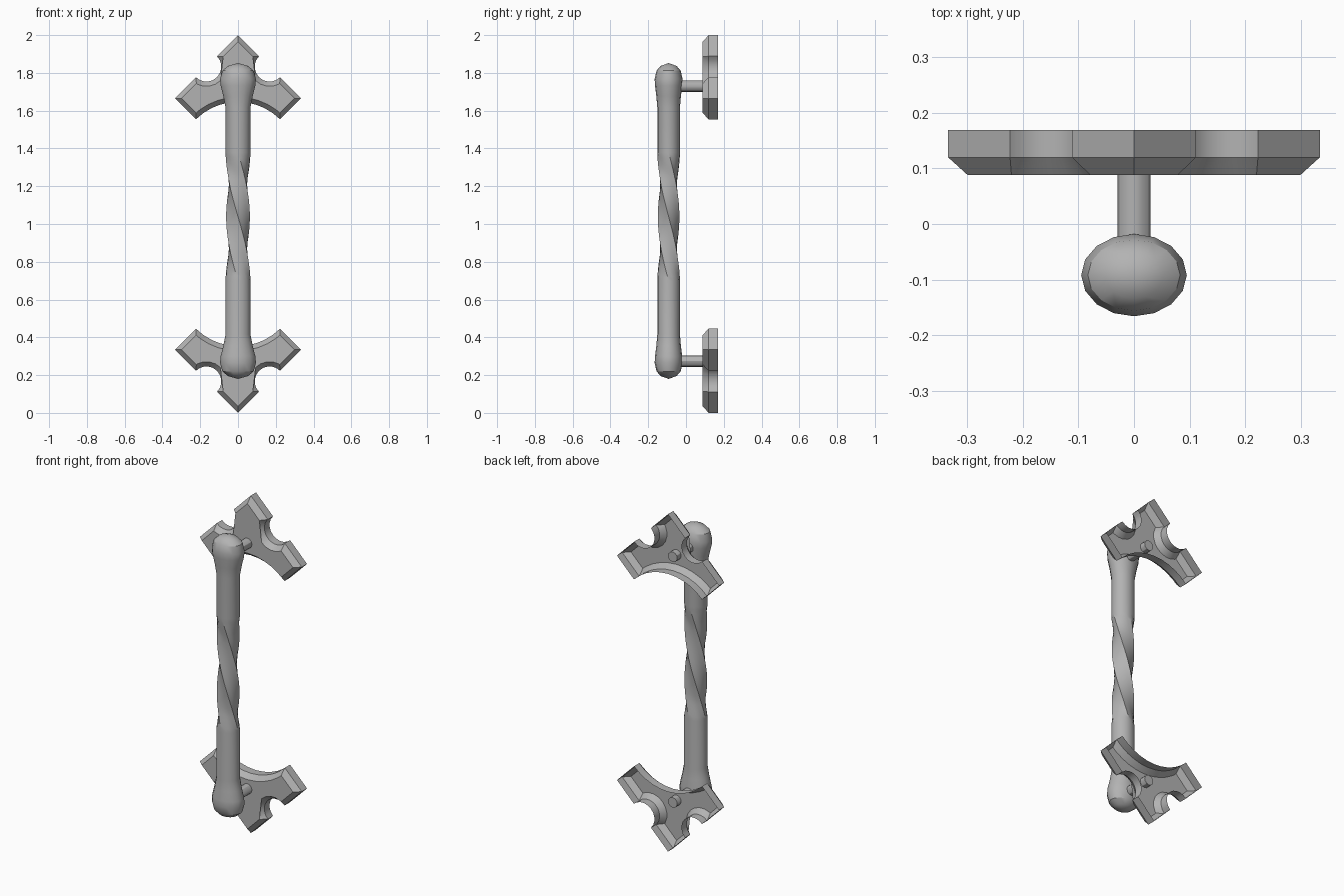
import bpy, bmesh
from math import sin, cos, pi, radians
from mathutils import Vector, Matrix

if "Cube" in bpy.data.objects:
    bpy.data.objects.remove(bpy.data.objects["Cube"], do_unlink=True)

metal = bpy.data.materials.new("grey_metal")
metal.use_nodes = True
metal.diffuse_color = (0.45, 0.45, 0.45, 1)
metal.node_tree.nodes["Principled BSDF"].inputs["Base Color"].default_value = (0.45, 0.45, 0.45, 1)


def finish(name, bm):
    bmesh.ops.recalc_face_normals(bm, faces=bm.faces[:])
    mesh = bpy.data.meshes.new(name)
    bm.to_mesh(mesh)
    bm.free()
    mesh.materials.append(metal)
    obj = bpy.data.objects.new(name, mesh)
    bpy.context.collection.objects.link(obj)
    bpy.ops.object.select_all(action="DESELECT")
    obj.select_set(True)
    bpy.context.view_layer.objects.active = obj
    bpy.ops.object.shade_smooth_by_angle(angle=radians(30))
    return obj


def bridge(bm, a, b):
    n = len(a)
    for i in range(n):
        bm.faces.new((a[i], a[(i + 1) % n], b[(i + 1) % n], b[i]))


def arc(cx, cz, r, start, end, steps):
    return [Vector((cx + r * cos(radians(start + (end - start) * i / steps)),
                    cz + r * sin(radians(start + (end - start) * i / steps))))
            for i in range(steps + 1)]


def inset(points, d):
    # Mitred inward offset of a counter-clockwise outline
    result = []
    for i, p in enumerate(points):
        e1 = (p - points[i - 1]).normalized()
        e2 = (points[(i + 1) % len(points)] - p).normalized()
        n1, n2 = Vector((-e1.y, e1.x)), Vector((-e2.y, e2.x))
        result.append(p + (n1 + n2) * d / (1 + n1.dot(n2)))
    return result


# Wall plates: three diamond tips joined by concave arcs, open at the back
H = 0.1115                # diamond half diagonal
Z0 = 2 - 3 * H            # height of the side diamonds


def make_plate(name, flip):
    right_notch = arc(1.5 * H, Z0 + 1.5 * H, H / 2 ** 0.5, 315, 135, 10)
    left_notch = [Vector((-p.x, p.y)) for p in reversed(right_notch)]
    under = arc(0, Z0 - 3 * H, 2 * H * 2 ** 0.5, 135, 45, 10)
    outline = ([Vector((3 * H, Z0))] + right_notch + [Vector((0, 2))]
               + left_notch + [Vector((-3 * H, Z0))] + under)
    bm = bmesh.new()
    rings = []
    for pts, y in ((outline, 0.169), (outline, 0.12), (inset(outline, 0.025), 0.088)):
        rings.append([bm.verts.new((p.x, y, 2 - p.y if flip else p.y)) for p in pts])
    bridge(bm, rings[0], rings[1])
    bridge(bm, rings[1], rings[2])
    front = bm.faces.new(rings[2])
    bmesh.ops.triangulate(bm, faces=[front])
    # Face the shell forwards even though its back is open
    obj = finish(name, bm)
    if sum(f.normal.y * f.area for f in obj.data.polygons) > 0:
        obj.data.flip_normals()


# Stems between plate and handle
def make_stem(name, z):
    bm = bmesh.new()
    bmesh.ops.create_cone(bm, cap_ends=True, segments=12, radius1=0.03, radius2=0.03, depth=0.18,
                          matrix=Matrix.Translation((0, 0.035, z)) @ Matrix.Rotation(pi / 2, 4, "X"))
    finish(name, bm)


for label, flip, z in (("top", False, 1.73), ("bottom", True, 0.274)):
    make_plate(label + "_wall_plate", flip)
    make_stem(label + "_stem", z)

# Handle: oval knobs, round grips and a twisted four-ridged middle
SIDES = 16
Y = -0.092
TOP, LOW = 1.378, 0.70
KNOB = [(0.053, 0.042, 0.015), (0.083, 0.064, 0.04), (0.095, 0.074, 0.085),
        (0.092, 0.072, 0.12), (0.078, 0.065, 0.175), (0.066, 0.060, 0.235)]

bm = bmesh.new()


def ring(rx, ry, z, radii=(1, 1, 1, 1), turn=0):
    verts = []
    for i in range(SIDES):
        a = 2 * pi * i / SIDES + turn
        k = radii[i % 4]
        verts.append(bm.verts.new((rx * k * cos(a), Y + ry * k * sin(a), z)))
    return verts


rings = [ring(rx, ry, 1.852 - d) for rx, ry, d in KNOB]
rings.append(ring(0.066, 0.060, TOP))
STEPS = 28
for s in range(1, STEPS):
    t = s / STEPS
    blend = min(1, 6 * t, 6 * (1 - t))
    radii = [1 - blend * c for c in (0.05, 0.21, 0.26, 0.21)]
    rings.append(ring(0.066, 0.060, TOP + (LOW - TOP) * t, radii, pi * t))
rings.append(ring(0.066, 0.060, LOW, turn=pi))
rings += [ring(rx, ry, 0.18 + d, turn=pi) for rx, ry, d in reversed(KNOB)]
for a, b in zip(rings, rings[1:]):
    bridge(bm, a, b)
for end, z in ((rings[0], 1.852), (rings[-1], 0.18)):
    tip = bm.verts.new((0, Y, z))
    for i in range(SIDES):
        bm.faces.new((end[i], end[(i + 1) % SIDES], tip))
finish("twisted_handle", bm)
